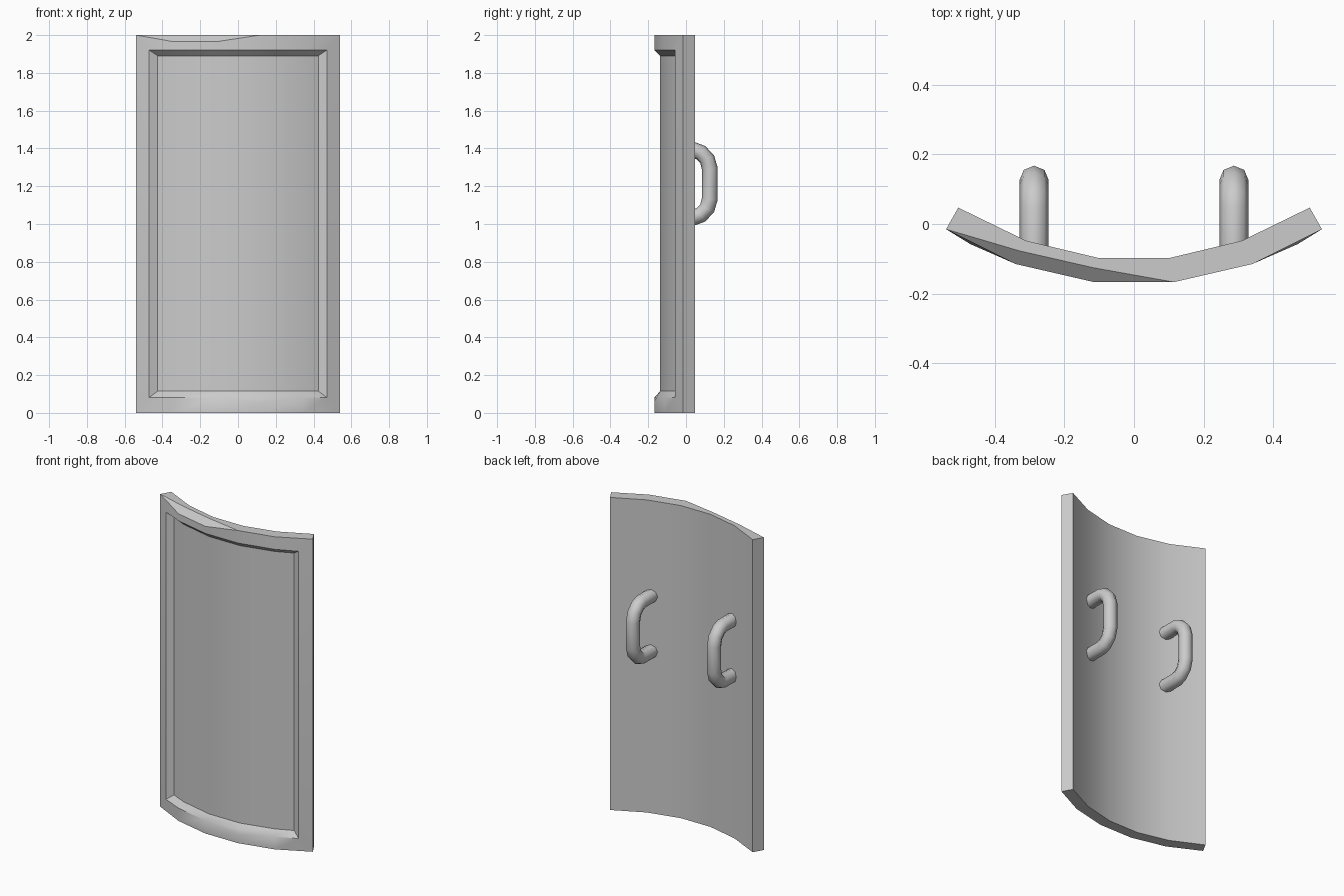
import bpy, bmesh
from math import radians

if "Cube" in bpy.data.objects:
    bpy.data.objects.remove(bpy.data.objects["Cube"])


def arc(half):
    """Mirror three (x, y) points into a six-point plan curve, left to right."""
    return [(-x, y) for x, y in half] + [(x, y) for x, y in reversed(half)]


front = arc([(0.54, -0.015), (0.34, -0.115), (0.115, -0.167)])
back = arc([(0.505, 0.047), (0.31, -0.048), (0.105, -0.097)])
rim = arc([(0.47, -0.058), (0.34, -0.115), (0.115, -0.167)])
floor = arc([(0.425, -0.04), (0.325, -0.085), (0.108, -0.137)])


def ring(bm, plan, z0, z1, moved=None):
    """Closed ring: along the bottom, then back along the top."""
    pts = [(x, y, z0) for x, y in plan] + [(x, y, z1) for x, y in reversed(plan)]
    for i, p in (moved or {}).items():
        pts[i] = p
    return [bm.verts.new(p) for p in pts]


def cap(bm, r, flip):
    for i in range(5):
        f = [r[i], r[i + 1], r[10 - i], r[11 - i]]
        bm.faces.new(f[::-1] if flip else f)


# Curved shield panel with recessed front and two chipped edges
bm = bmesh.new()
top_chip = {10: (-0.34, -0.115, 1.965), 9: (-0.115, -0.167, 1.965)}
top_chip_edge = {10: (-0.33, -0.077, 2), 9: (-0.115, -0.126, 2)}
rings = [
    ring(bm, back, 0, 2),
    ring(bm, front, 0, 2, top_chip_edge),
    ring(bm, front, 0, 2, top_chip),
    ring(bm, rim, 0.082, 1.92, {3: (0.115, -0.167, 0.057)}),
    ring(bm, rim, 0.082, 1.92, {3: (0.115, -0.155, 0.085)}),
    ring(bm, floor, 0.115, 1.89),
]
for a, b in zip(rings, rings[1:]):
    for i in range(12):
        j = (i + 1) % 12
        bm.faces.new((a[i], a[j], b[j], b[i]))
cap(bm, rings[0], True)
cap(bm, rings[-1], False)
bmesh.ops.remove_doubles(bm, verts=bm.verts, dist=1e-5)
bmesh.ops.recalc_face_normals(bm, faces=bm.faces)
mesh = bpy.data.meshes.new("shield_panel")
bm.to_mesh(mesh)
bm.free()
panel = bpy.data.objects.new("shield_panel", mesh)
bpy.context.collection.objects.link(panel)
bpy.context.view_layer.objects.active = panel
panel.select_set(True)
bpy.ops.object.shade_smooth_by_angle(angle=radians(25))

# Two bent tube handles on the back
half_path = [(-0.075, 0.177), (0.045, 0.177), (0.078, 0.165), (0.112, 0.13), (0.126, 0.08)]
path = half_path + [(y, -z) for y, z in reversed(half_path)]
for side, x in (("left", -0.287), ("right", 0.287)):
    cu = bpy.data.curves.new("handle_" + side, 'CURVE')
    cu.dimensions = '3D'
    cu.bevel_depth = 0.042
    cu.bevel_resolution = 2
    cu.use_fill_caps = True
    sp = cu.splines.new('POLY')
    sp.points.add(len(path) - 1)
    for p, (y, z) in zip(sp.points, path):
        p.co = (x, y, 1.213 + z, 1)
    ob = bpy.data.objects.new("handle_" + side, cu)
    bpy.context.collection.objects.link(ob)
    bpy.ops.object.select_all(action='DESELECT')
    ob.select_set(True)
    bpy.context.view_layer.objects.active = ob
    bpy.ops.object.convert(target='MESH')
    bpy.ops.object.shade_smooth_by_angle(angle=radians(60))
